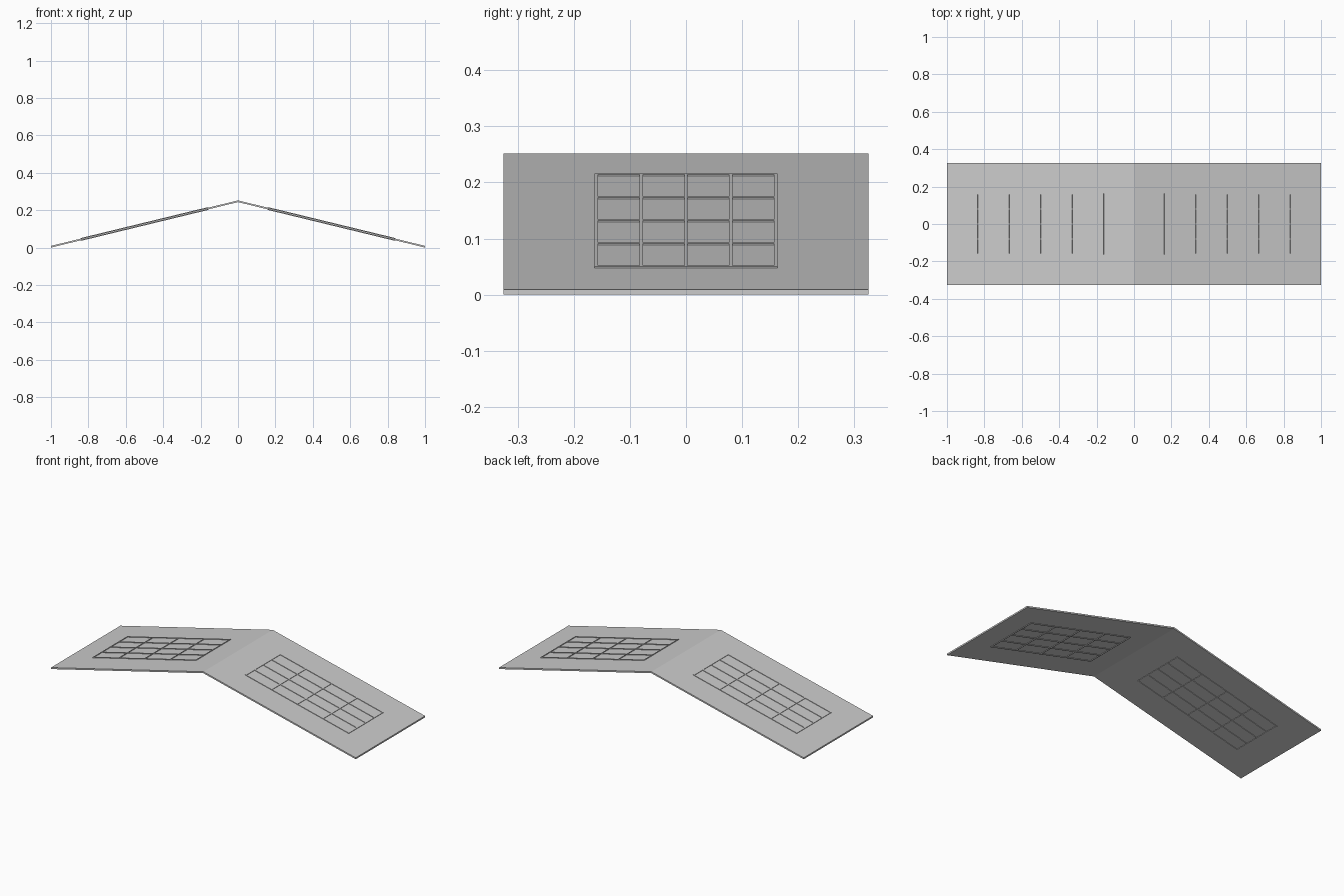
import bpy, bmesh, math
from mathutils import Matrix, Vector

if "Cube" in bpy.data.objects:
    bpy.data.objects.remove(bpy.data.objects["Cube"])

RIDGE, EAVE, HALF_W = 0.252, 0.009, 0.325
T = 0.009
SLOPE = math.atan2(RIDGE - EAVE, 1.0)
COS = math.cos(SLOPE)


def make_object(name, bm):
    bmesh.ops.recalc_face_normals(bm, faces=bm.faces)
    me = bpy.data.meshes.new(name)
    bm.to_mesh(me)
    bm.free()
    ob = bpy.data.objects.new(name, me)
    bpy.context.collection.objects.link(ob)
    return ob


# folded roof sheet: chevron profile extruded along y
bm = bmesh.new()
profile = [(-1, EAVE), (0, RIDGE), (1, EAVE), (1, EAVE - T), (0, RIDGE - T), (-1, EAVE - T)]
face = bm.faces.new([bm.verts.new((x, -HALF_W, z)) for x, z in profile])
ext = bmesh.ops.extrude_face_region(bm, geom=[face])
bmesh.ops.translate(bm, vec=(0, 2 * HALF_W, 0),
                    verts=[v for v in ext["geom"] if isinstance(v, bmesh.types.BMVert)])
make_object("roof_sheet", bm)

# window lattice bars, laid in the plane of the slope
centre = Vector((0.5, 0, (RIDGE + EAVE) / 2 - T / 2))
LENGTH, WIDTH, BAR, DEPTH = 0.68 / COS, 0.326, 0.006, 0.015
tilt = Matrix.Translation(centre) @ Matrix.Rotation(SLOPE, 4, 'Y')


def lattice_bar(name, u, v, su, sv):
    bm = bmesh.new()
    bmesh.ops.create_cube(bm, size=1)
    bmesh.ops.transform(bm, verts=bm.verts,
                        matrix=tilt @ Matrix.Translation((u, v, 0)) @ Matrix.Diagonal((su, sv, DEPTH, 1)))
    ob = make_object(name, bm)
    ob.modifiers.new("other_slope", 'MIRROR')


for i in range(5):
    f = i / 4 - 0.5
    lattice_bar(f"cross_bar_{i}", f * (LENGTH - BAR), 0, BAR, WIDTH)
    lattice_bar(f"long_bar_{i}", 0, f * (WIDTH - BAR), LENGTH, BAR)
